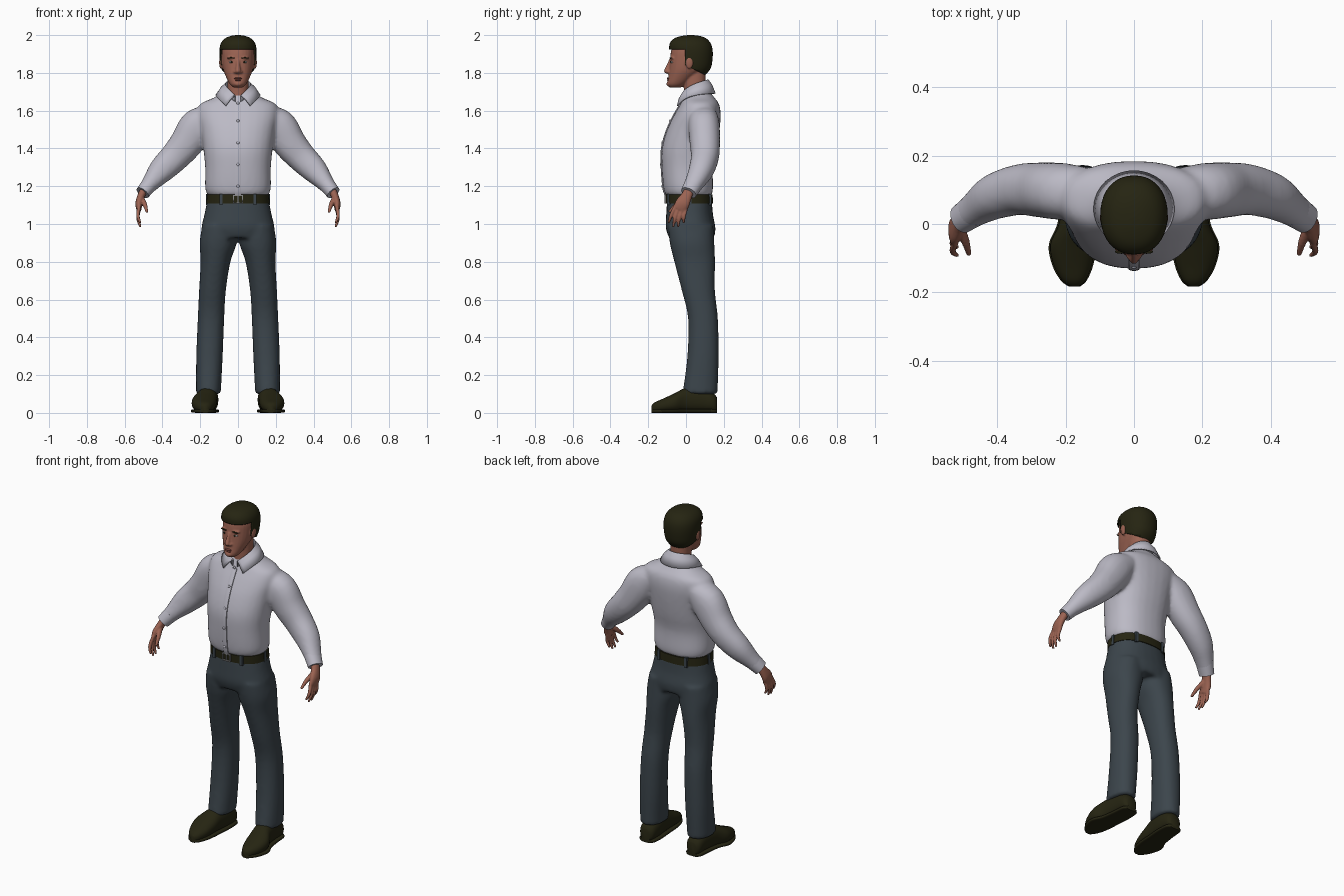
import bpy, bmesh, math
from mathutils import Vector, Matrix

if "Cube" in bpy.data.objects:
    bpy.data.objects.remove(bpy.data.objects["Cube"])

X, Y, Z = Vector((1, 0, 0)), Vector((0, 1, 0)), Vector((0, 0, 1))


def material(name, rgb):
    m = bpy.data.materials.new(name)
    m.use_nodes = True
    m.diffuse_color = (*rgb, 1)
    m.node_tree.nodes["Principled BSDF"].inputs["Base Color"].default_value = (*rgb, 1)
    return m


SHIRT = material("pale grey shirt", (0.50, 0.49, 0.56))
TROUSER = material("slate trousers", (0.045, 0.06, 0.072))
LEATHER = material("dark olive brown", (0.019, 0.018, 0.006))
SKIN = material("brown skin", (0.33, 0.125, 0.085))
LIP = material("dark lips", (0.20, 0.06, 0.045))
WHITE = material("eye white", (0.6, 0.6, 0.6))
METAL = material("buckle grey", (0.25, 0.25, 0.25))


def smooth_rings(rings, steps=4):
    """Catmull-Rom interpolation through rows of numbers."""
    out, last = [], len(rings) - 1
    for i in range(last):
        quad = [rings[max(0, min(last, i + k))] for k in (-1, 0, 1, 2)]
        for s in range(steps):
            t = s / steps
            out.append([b + t / 2 * (c - a + t * (2 * a - 5 * b + 4 * c - d + t * (3 * (b - c) + d - a)))
                        for a, b, c, d in zip(*quad)])
    return out + [list(rings[-1])]


def loft(bm, rings, axis=None, ref=Y, n=28, p=2.2, side=1):
    """Skin super-ellipse rings (x, y, z, half_u, half_v) into a closed solid."""
    rows = smooth_rings(rings)
    centres = [Vector(r[:3]) for r in rows]
    loops = []
    for i, r in enumerate(rows):
        t = axis or (centres[min(i + 1, len(rows) - 1)] - centres[max(i - 1, 0)]).normalized()
        v = (ref - t * ref.dot(t)).normalized()
        u = v.cross(t)
        loop = []
        for k in range(n):
            c, s = math.cos(math.tau * k / n), math.sin(math.tau * k / n)
            co = centres[i] + u * r[3] * math.copysign(abs(c) ** (2 / p), c) \
                + v * r[4] * math.copysign(abs(s) ** (2 / p), s)
            co.x *= side
            loop.append(bm.verts.new(co))
        loops.append(loop)
    for a, b in zip(loops, loops[1:]):
        for k in range(n):
            bm.faces.new((a[k], a[(k + 1) % n], b[(k + 1) % n], b[k]))
    bm.faces.new(loops[0])
    bm.faces.new(loops[-1])


def body(profile):
    """Turn (z, half_width, y_front, y_back) rows into rings."""
    return [(0, (f + b) / 2, z, w, (b - f) / 2) for z, w, f, b in profile]


def ball(bm, at, size, segments=20):
    bmesh.ops.create_uvsphere(bm, u_segments=segments, v_segments=12, radius=1,
                              matrix=Matrix.Translation(at) @ Matrix.Diagonal((*size, 1)))


def box(bm, at, size):
    bmesh.ops.create_cube(bm, size=2, matrix=Matrix.Translation(at) @ Matrix.Diagonal((*size, 1)))


def finish(name, bm, mat, mirror=False, voxel=0, relax=5, thick=0):
    bmesh.ops.recalc_face_normals(bm, faces=bm.faces)
    me = bpy.data.meshes.new(name)
    bm.to_mesh(me)
    bm.free()
    me.materials.append(mat)
    ob = bpy.data.objects.new(name, me)
    bpy.context.collection.objects.link(ob)
    bpy.ops.object.select_all(action="DESELECT")
    ob.select_set(True)
    bpy.context.view_layer.objects.active = ob
    bpy.ops.object.shade_smooth_by_angle(angle=math.radians(45))
    if mirror:
        ob.modifiers.new("mirror", "MIRROR")
    if thick:
        m = ob.modifiers.new("thickness", "SOLIDIFY")
        m.thickness, m.offset = thick, 0
    if voxel:
        m = ob.modifiers.new("blend", "REMESH")
        m.mode, m.voxel_size, m.use_smooth_shade = "VOXEL", voxel, True
        m = ob.modifiers.new("relax", "SMOOTH")
        m.factor, m.iterations = 0.5, relax
    return ob


# Shirt: torso and both sleeves blended into one surface
torso = [(1.15, .16, -.107, .137), (1.19, .174, -.12, .143), (1.3, .174, -.129, .143),
         (1.4, .184, -.128, .163), (1.5, .197, -.10, .178), (1.58, .212, -.062, .184),
         (1.635, .20, -.03, .175), (1.67, .125, -.015, .15), (1.71, .07, 0, .12)]
sleeve = [(.14, .09, 1.575, .06, .075), (.21, .095, 1.52, .096, .083), (.275, .1, 1.425, .088, .08),
          (.335, .1, 1.355, .079, .074), (.405, .08, 1.285, .069, .066), (.46, .046, 1.22, .048, .052),
          (.5, .018, 1.172, .036, .042)]
bm = bmesh.new()
loft(bm, body(torso), axis=Z, p=2.3)
for side in (1, -1):
    loft(bm, sleeve, side=side)
finish("shirt", bm, SHIRT, voxel=.011, relax=7)

bm = bmesh.new()
loft(bm, [(.468, .04, 1.21, .043, .049), (.505, .014, 1.165, .038, .043)], p=2.1)
finish("shirt_cuffs", bm, SHIRT, mirror=True)

bm = bmesh.new()
loft(bm, [(0, f, z, .016, .005) for z, w, f, b in torso[:7]], axis=Z, n=12, p=4)
finish("shirt_placket", bm, SHIRT)

bm = bmesh.new()
for z, y in ((1.2, -.126), (1.315, -.133), (1.43, -.126), (1.545, -.084), (1.64, -.033)):
    ball(bm, (0, y, z), (.008, .005, .008), 12)
finish("shirt_buttons", bm, SHIRT)

# Folded collar: a strip that runs round the neck with two front points
bm = bmesh.new()
rows = []
for i in range(41):
    s = i / 20 - 1
    e = abs(s)
    top, low = math.radians(168 * s), math.radians(146 * s)
    a = Vector((.068 * math.sin(top), .045 + .074 * math.cos(top), 1.762 - .085 * e ** 2))
    b = Vector((.115 * math.sin(low), .045 + .108 * math.cos(low), 1.69 - .065 * e ** 4))
    inner = a + Vector((0, 0, -.06)) * (1 - .5 * e)
    rows.append([bm.verts.new(c) for c in (inner, a, a.lerp(b, .45) + Z * .008, b)])
for p, q in zip(rows, rows[1:]):
    for k in range(3):
        bm.faces.new((p[k], p[k + 1], q[k + 1], q[k]))
finish("shirt_collar", bm, SHIRT, thick=.008)

# Trousers: hips and both legs blended
hips = [(1.13, .162, -.1, .137), (1.05, .178, -.105, .143), (.98, .194, -.107, .156), (.925, .185, -.09, .15)]
leg = [(.1, .025, .99, .09, .12), (.105, .032, .9, .098, .118), (.119, .046, .8, .079, .108),
       (.135, .065, .65, .071, .088), (.143, .09, .5, .07, .079), (.151, .09, .3, .07, .083),
       (.156, .076, .12, .066, .092), (.156, .076, .1, .066, .092)]
bm = bmesh.new()
loft(bm, body(hips), axis=Z, p=2.3)
for side in (1, -1):
    loft(bm, leg, axis=Z, side=side)
finish("trousers", bm, TROUSER, voxel=.011)

# Belt, loops and buckle
bm = bmesh.new()
loft(bm, body([(1.108, .168, -.106, .143), (1.155, .164, -.108, .141)]), axis=Z, n=48, p=2.3)
finish("belt", bm, LEATHER)

bm = bmesh.new()
for x, y in ((.09, -.092), (.162, .02), (.09, .126)):
    box(bm, (x, y, 1.13), (.008, .009, .03))
finish("belt_loops", bm, TROUSER, mirror=True)

bm = bmesh.new()
for z in (1.111, 1.151):
    box(bm, (0, -.11, z), (.026, .004, .003))
for x in (-.024, 0, .024):
    box(bm, (x, -.11, 1.131), (.003, .004, .02))
finish("belt_buckle", bm, METAL)

# Shoes: an upper lofted from heel to toe, on a thin wider sole
outline = [(.165, .155, .028, .075), (.145, .155, .046, .1), (.08, .156, .052, .13), (0, .165, .055, .128),
           (-.06, .179, .066, .1), (-.12, .179, .056, .072), (-.165, .176, .034, .052), (-.183, .174, .012, .034)]
bm = bmesh.new()
loft(bm, [(x, y, h / 2 + .004, w, h / 2) for y, x, w, h in outline], axis=-Y, ref=Z, p=2.3)
finish("shoes", bm, LEATHER, mirror=True)
bm = bmesh.new()
loft(bm, [(x, y, .01, w + .004, .01) for y, x, w, h in outline], axis=-Y, ref=Z, p=4)
finish("shoe_soles", bm, LEATHER, mirror=True)

# Hands: palm, four fingers and a thumb
bm = bmesh.new()
loft(bm, [(.495, .02, 1.185, .022, .026), (.512, .004, 1.15, .02, .029), (.524, -.018, 1.11, .019, .038),
          (.525, -.034, 1.075, .013, .036)], n=16)
for i, (tip_y, tip_z) in enumerate(((-.092, 1.005), (-.068, .985), (-.042, .985), (-.012, 1.005))):
    y = -.061 + .019 * i
    z = 1.084 - .004 * i
    mid = (.53, (y + tip_y) / 2 - .003, (z + tip_z) / 2)
    loft(bm, [(.522, y + .006, z + .015, .01, .01), (*mid, .0095, .0095), (.516, tip_y, tip_z, .006, .006)], n=10)
loft(bm, [(.51, -.01, 1.135, .014, .016), (.492, -.052, 1.1, .012, .013), (.482, -.09, 1.062, .007, .007)], n=10)
finish("hands", bm, SKIN, mirror=True, voxel=.0045, relax=2)

# Head, neck, nose and ears
skull = [(1.722, .022, -.085, -.03), (1.74, .043, -.098, 0), (1.78, .064, -.093, .05), (1.82, .079, -.089, .1),
         (1.87, .085, -.085, .125), (1.92, .085, -.078, .128), (1.96, .07, -.06, .115), (1.98, .035, -.02, .08)]
bm = bmesh.new()
loft(bm, body(skull), axis=Z)
loft(bm, [(0, .05, 1.62, .065, .062), (0, .047, 1.7, .056, .058), (0, .045, 1.82, .056, .06)], axis=Z)
loft(bm, [(0, -.078, 1.87, .009, .012), (0, -.092, 1.835, .011, .014), (0, -.1, 1.808, .015, .017),
          (0, -.092, 1.796, .012, .012)], axis=Z, n=12)
ball(bm, (0, -.09, 1.742), (.022, .014, .014))
for side in (1, -1):
    ball(bm, (side * .016, -.09, 1.805), (.009, .012, .008))
    ball(bm, (side * .034, -.071, 1.879), (.026, .014, .007))
    ball(bm, (side * .09, .018, 1.855), (.01, .021, .034))
finish("head", bm, SKIN, voxel=.005, relax=3)

bm = bmesh.new()
ball(bm, (0, -.093, 1.771), (.022, .009, .005))
ball(bm, (0, -.092, 1.762), (.018, .009, .006))
finish("lips", bm, LIP)

bm = bmesh.new()
ball(bm, (.034, -.071, 1.857), (.015, .011, .006))
finish("eyes", bm, WHITE, mirror=True)
bm = bmesh.new()
ball(bm, (.034, -.079, 1.857), (.0055, .005, .0055), 12)
finish("pupils", bm, LEATHER, mirror=True)
bm = bmesh.new()
ball(bm, (.036, -.081, 1.879), (.02, .006, .004))
finish("eyebrows", bm, LEATHER, mirror=True)

# Hair: a cap trimmed along the hairline, temples and nape
cap = [(1.77, .066, -.05, .08), (1.82, .085, -.08, .125), (1.87, .093, -.086, .137), (1.92, .095, -.086, .138),
       (1.955, .088, -.083, .128), (1.98, .067, -.06, .105), (1.993, .036, -.02, .07), (1.997, .008, .015, .035)]
bm = bmesh.new()
loft(bm, body(cap), axis=Z, n=40)
nape_point, nape_normal = Vector((0, 0, 1.84)), Vector((0, .5, 1)).normalized()
for point, normal in ((Z * 1.925, Z), (Y * -.005, Y), (nape_point, nape_normal)):
    bmesh.ops.bisect_plane(bm, geom=bm.verts[:] + bm.edges[:] + bm.faces[:], plane_co=point, plane_no=normal)
bare = []
for f in bm.faces:
    c = f.calc_center_median()
    if (c.y < -.005 and c.z < 1.925) or (c - nape_point).dot(nape_normal) < 0:
        bare.append(f)
bmesh.ops.delete(bm, geom=bare, context="FACES")
finish("hair", bm, LEATHER, thick=.006)
